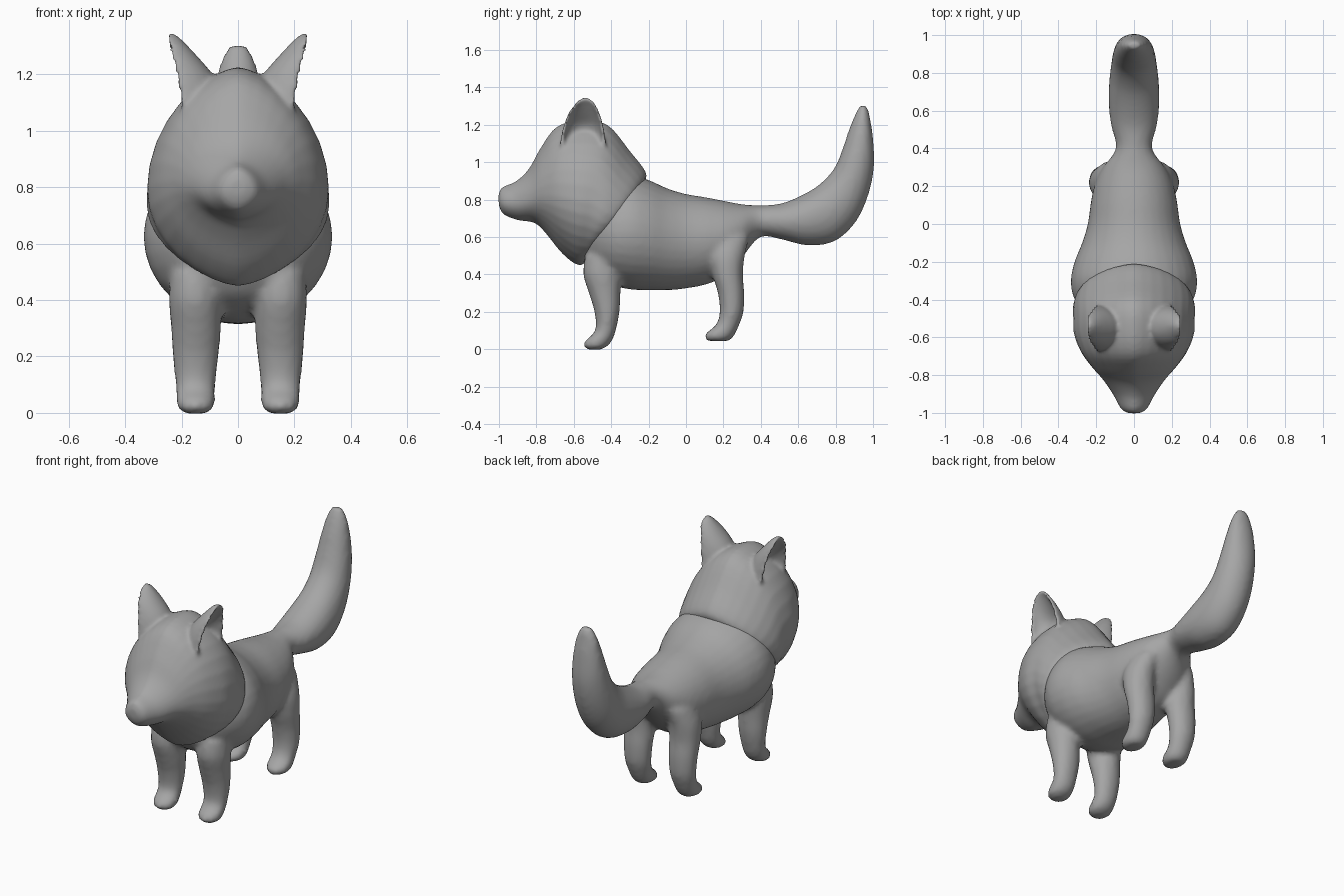
import bpy, bmesh, math
from mathutils import Vector

if "Cube" in bpy.data.objects:
    bpy.data.objects.remove(bpy.data.objects["Cube"])

grey = bpy.data.materials.new("fur grey")
grey.diffuse_color = (0.38, 0.38, 0.38, 1)
grey.use_nodes = True
grey.node_tree.nodes["Principled BSDF"].inputs["Base Color"].default_value = grey.diffuse_color


def spline(rows, steps=4):
    """Catmull-Rom interpolation through rows of numbers."""
    out = []
    for i in range(len(rows) - 1):
        a, b = rows[max(i - 1, 0)], rows[i]
        c, d = rows[i + 1], rows[min(i + 2, len(rows) - 1)]
        for k in range(steps):
            t = k / steps
            out.append([0.5 * (2 * q + (r - p) * t + (2 * p - 5 * q + 4 * r - s) * t * t
                               + (3 * q - p - 3 * r + s) * t ** 3)
                        for p, q, r, s in zip(a, b, c, d)])
    return out + [list(rows[-1])]


def skin(bm, rings):
    """Closed tube through rings of points."""
    loops = [[bm.verts.new(p) for p in r] for r in rings]
    n = len(loops[0])
    for a, b in zip(loops, loops[1:]):
        for i in range(n):
            bm.faces.new((a[i], a[(i + 1) % n], b[(i + 1) % n], b[i]))
    for cap in (loops[0], loops[-1]):
        c = bm.verts.new(sum((v.co for v in cap), Vector()) / n)
        for i in range(n):
            bm.faces.new((cap[i], cap[(i + 1) % n], c))


def trunk(bm, rows, power=1.0, mid=0.5, n=32):
    """Rows: top y, top z, bottom y, bottom z, half width."""
    rings = []
    for ty, tz, by, bz, w in spline(rows):
        top, bot = Vector((0, ty, tz)), Vector((0, by, bz))
        centre = bot.lerp(top, mid)
        ring = []
        for i in range(n):
            a = math.tau * i / n
            c, s = math.cos(a), math.sin(a)
            end = top if s > 0 else bot
            p = centre + (end - centre) * abs(s)
            p.x = math.copysign(w * abs(c) ** power, c)
            ring.append(p)
        rings.append(ring)
    skin(bm, rings)


def leg(bm, rows, side, n=20):
    """Rows: z, front y, back y, inner x, outer x."""
    rings = []
    for z, y0, y1, x0, x1 in spline(rows):
        rings.append([Vector((side * ((x0 + x1) / 2 + (x1 - x0) / 2 * math.cos(math.tau * i / n)),
                              (y0 + y1) / 2 + (y1 - y0) / 2 * math.sin(math.tau * i / n), z))
                      for i in range(n)])
    skin(bm, rings)


def ear(bm, rows, side, n=12):
    """Rows: z, y, rim x, half length, depth, hollow share; cupped outward."""
    rings = []
    for z, y, x, w, d, h in spline(rows):
        arc = [math.pi * i / n for i in range(n + 1)]
        back = [(y + w * math.cos(a), x - d * math.sin(a)) for a in arc]
        cup = [(y + w * 0.86 * math.cos(a), x + 0.006 - d * h * math.sin(a)) for a in reversed(arc)]
        rings.append([Vector((side * px, py, z)) for py, px in back + cup])
    skin(bm, rings)


def finish(name, bm, voxel, rounds):
    """Fuse the overlapping parts into one smooth skin."""
    bmesh.ops.recalc_face_normals(bm, faces=bm.faces)
    me = bpy.data.meshes.new(name)
    bm.to_mesh(me)
    bm.free()
    me.materials.append(grey)
    ob = bpy.data.objects.new(name, me)
    bpy.context.collection.objects.link(ob)
    fuse = ob.modifiers.new("fuse", 'REMESH')
    fuse.mode = 'VOXEL'
    fuse.voxel_size = voxel
    fuse.use_smooth_shade = True
    soft = ob.modifiers.new("soften", 'SMOOTH')
    soft.factor = 0.5
    soft.iterations = rounds


# Body: torso, tail and four legs
bm = bmesh.new()
trunk(bm, [
    (-.57, .74, -.57, .50, .10), (-.51, .83, -.51, .41, .23), (-.40, .90, -.40, .345, .315),
    (-.30, .93, -.30, .32, .335), (-.20, .905, -.20, .315, .315), (-.10, .86, -.10, .315, .275),
    (0, .83, 0, .325, .245), (.12, .81, .12, .35, .228), (.22, .79, .22, .40, .205),
    (.30, .775, .30, .49, .165), (.37, .77, .37, .58, .11), (.43, .77, .42, .605, .095),
    (.53, .785, .52, .585, .122), (.66, .845, .65, .555, .135), (.74, .905, .79, .575, .13),
    (.80, .98, .90, .67, .12), (.84, 1.08, .97, .81, .11), (.87, 1.17, 1.005, .97, .095),
    (.90, 1.245, 1.0, 1.13, .075), (.925, 1.295, .985, 1.23, .052), (.94, 1.31, .972, 1.295, .025)])
for side in (-1, 1):
    # Front leg
    leg(bm, [(-.003, -.52, -.46, .12, .18), (.012, -.545, -.425, .09, .21), (.045, -.54, -.395, .08, .22),
             (.10, -.485, -.375, .08, .222), (.20, -.49, -.355, .068, .232), (.30, -.52, -.35, .06, .238),
             (.40, -.55, -.345, .06, .245), (.50, -.54, -.34, .07, .24)], side)
    # Hind leg
    leg(bm, [(.043, .125, .22, .115, .185), (.055, .10, .245, .09, .21), (.085, .105, .265, .08, .22),
             (.13, .16, .285, .08, .22), (.20, .18, .308, .072, .228), (.30, .17, .312, .065, .235),
             (.40, .14, .305, .06, .24), (.50, .12, .315, .06, .235), (.60, .12, .34, .04, .20)], side)
finish("body", bm, 0.016, 5)

# Head with muzzle and ears
bm = bmesh.new()
trunk(bm, [
    (-1.003, .82, -1.0, .765, .03), (-.985, .865, -.975, .72, .068), (-.91, .898, -.90, .69, .11),
    (-.84, .965, -.81, .675, .165), (-.775, 1.08, -.75, .62, .22), (-.69, 1.19, -.67, .52, .28),
    (-.56, 1.225, -.60, .46, .318), (-.42, 1.20, -.56, .45, .322), (-.30, 1.06, -.53, .47, .322),
    (-.21, .935, -.50, .52, .29), (-.25, .86, -.48, .58, .20)], power=1.3, mid=0.44)
for side in (-1, 1):
    ear(bm, [(1.0, -.55, .19, .11, .13, .05), (1.08, -.55, .195, .122, .14, .15),
             (1.14, -.55, .205, .118, .14, .55), (1.20, -.548, .215, .105, .125, .65),
             (1.26, -.545, .23, .085, .09, .55), (1.31, -.54, .245, .055, .058, .4),
             (1.335, -.538, .248, .03, .035, .2), (1.345, -.538, .243, .01, .015, 0)], side)
finish("head", bm, 0.011, 5)
